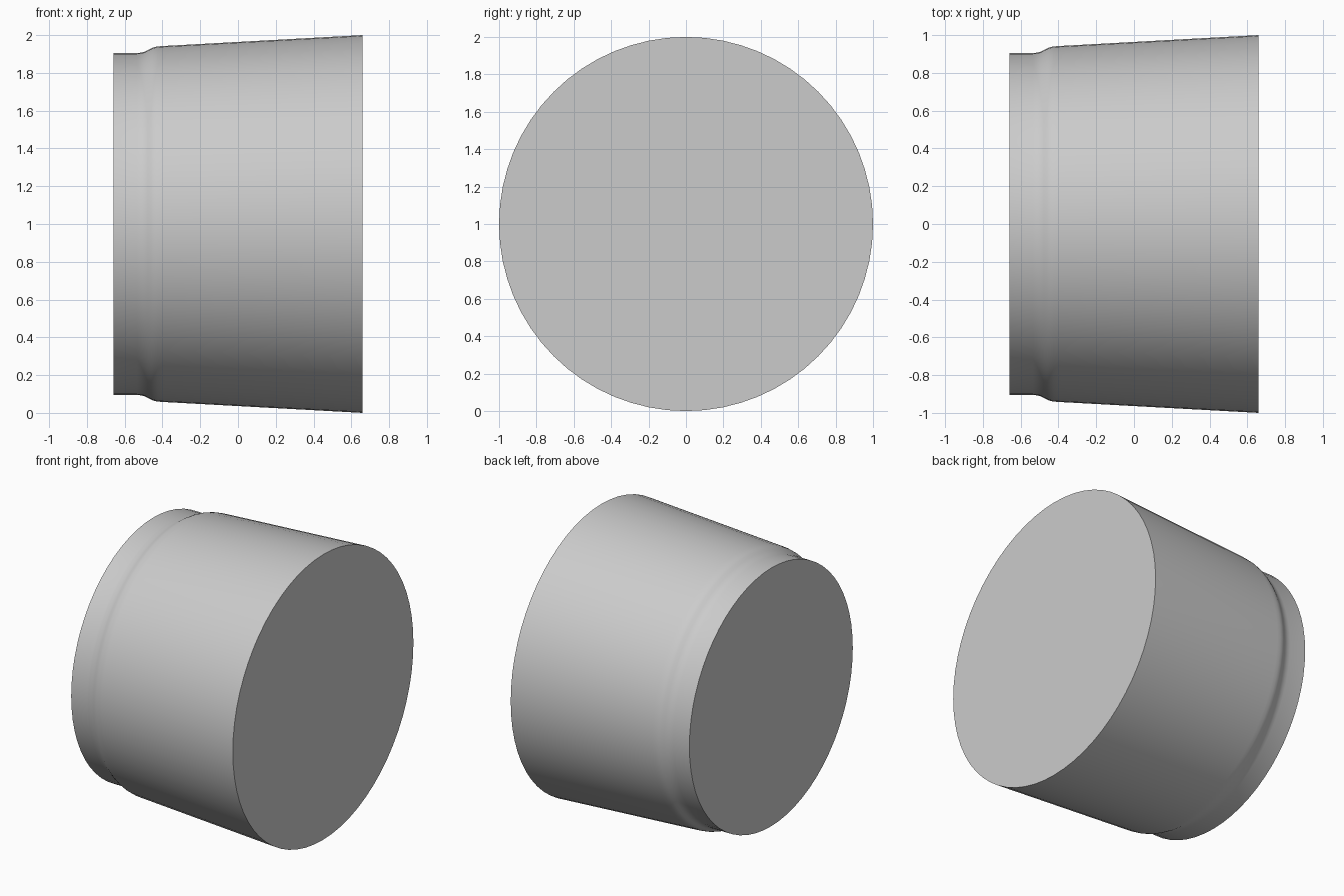
import bpy, bmesh
from math import sin, cos, tau

if "Cube" in bpy.data.objects:
    bpy.data.objects.remove(bpy.data.objects["Cube"])

SIDES = 64

# Side profile as (x, radius): narrow collar, soft S-shaped step, flared body
profile = [(-0.66, 0.905), (-0.535, 0.905), (-0.515, 0.907), (-0.495, 0.912),
           (-0.478, 0.920), (-0.460, 0.930), (-0.445, 0.936), (-0.425, 0.940),
           (-0.40, 0.942), (0.66, 1.0)]

bm = bmesh.new()
rings = [[bm.verts.new((x, r * sin(tau * i / SIDES), 1 + r * cos(tau * i / SIDES)))
          for i in range(SIDES)] for x, r in profile]

# Wall
for a, b in zip(rings, rings[1:]):
    for i in range(SIDES):
        j = (i + 1) % SIDES
        bm.faces.new((a[i], a[j], b[j], b[i]))

# End caps
bm.faces.new(rings[0])
bm.faces.new(rings[-1])
bmesh.ops.recalc_face_normals(bm, faces=bm.faces)

mesh = bpy.data.meshes.new("tapered_sleeve")
bm.to_mesh(mesh)
bm.free()
sleeve = bpy.data.objects.new("tapered_sleeve", mesh)
bpy.context.collection.objects.link(sleeve)
bpy.context.view_layer.objects.active = sleeve
sleeve.select_set(True)
bpy.ops.object.shade_smooth_by_angle(angle=0.6)
